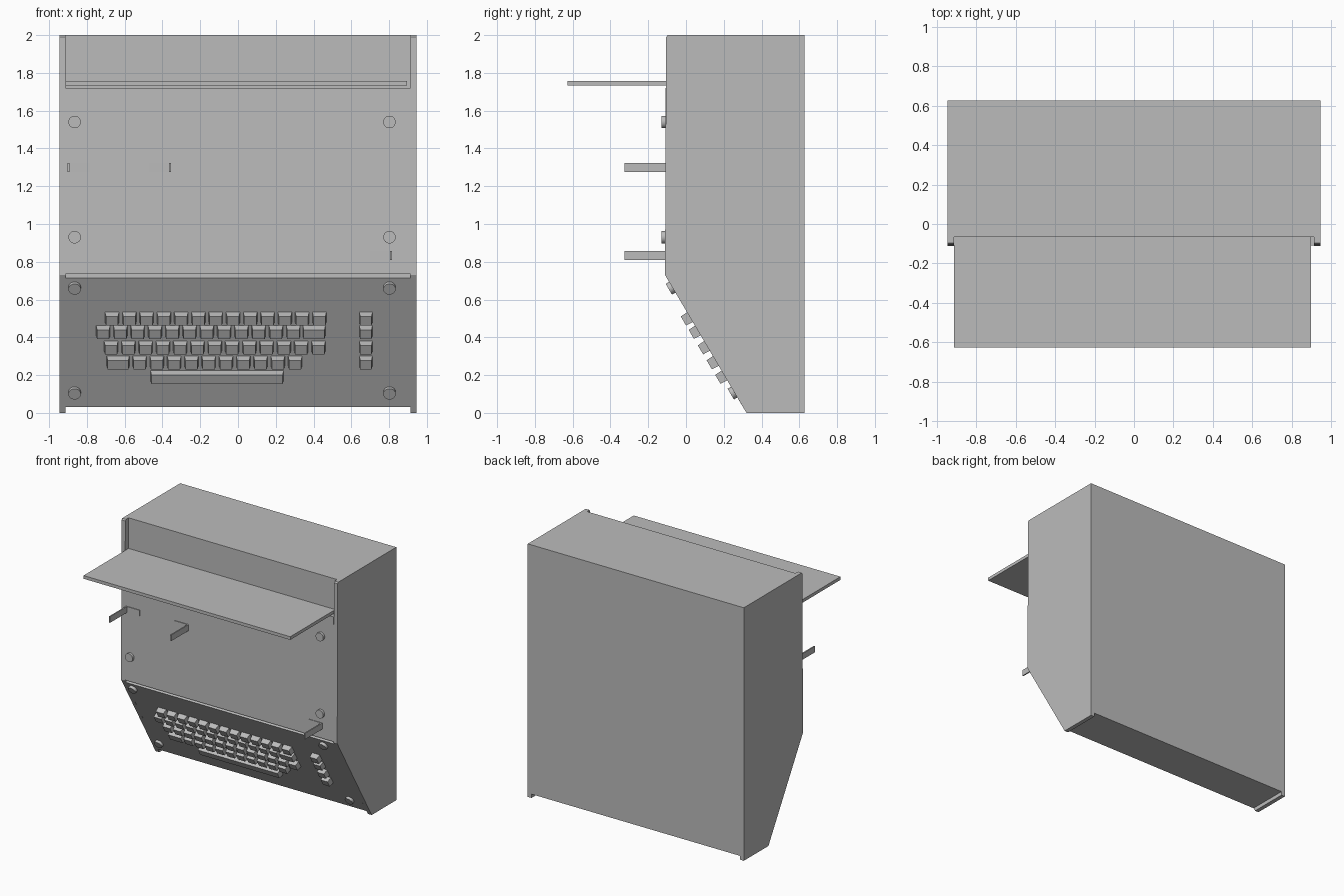
import bpy, bmesh, math
from mathutils import Matrix, Vector

cube = bpy.data.objects.get("Cube")
if cube:
    bpy.data.objects.remove(cube, do_unlink=True)

grey = bpy.data.materials.new("plain grey")
grey.use_nodes = True
grey.diffuse_color = (0.5, 0.5, 0.5, 1)
grey.node_tree.nodes["Principled BSDF"].inputs["Base Color"].default_value = (0.5, 0.5, 0.5, 1)


def finish(name, bm):
    bmesh.ops.recalc_face_normals(bm, faces=bm.faces)
    mesh = bpy.data.meshes.new(name)
    bm.to_mesh(mesh)
    bm.free()
    mesh.materials.append(grey)
    obj = bpy.data.objects.new(name, mesh)
    bpy.context.collection.objects.link(obj)
    return obj


def extrude_profile(name, points, x0, x1):
    """Extrude a (y, z) outline along x."""
    bm = bmesh.new()
    face = bm.faces.new([bm.verts.new((x0, y, z)) for y, z in points])
    new = bmesh.ops.extrude_face_region(bm, geom=[face])["geom"]
    verts = [v for v in new if isinstance(v, bmesh.types.BMVert)]
    bmesh.ops.translate(bm, verts=verts, vec=(x1 - x0, 0, 0))
    return finish(name, bm)


def box(name, lo, hi):
    outline = [(lo[1], lo[2]), (hi[1], lo[2]), (hi[1], hi[2]), (lo[1], hi[2])]
    return extrude_profile(name, outline, lo[0], hi[0])


# Sloped console plane: top and bottom edge as (y, z)
TOP, BOTTOM = (-0.111, 0.73), (0.32, 0.0)
slope_up = Vector((0, TOP[0] - BOTTOM[0], TOP[1] - BOTTOM[1])).normalized()
normal = Vector((1, 0, 0)).cross(slope_up)


def frame(x, z):
    """Local frame on the cabinet front: X across, Y up the face, Z outwards."""
    if z > TOP[1]:
        up, out, y = Vector((0, 0, 1)), Vector((0, -1, 0)), -0.108
    else:
        t = (TOP[1] - z) / TOP[1]
        up, out, y = slope_up, normal, TOP[0] + t * (BOTTOM[0] - TOP[0])
    rot = Matrix((Vector((1, 0, 0)), up, out)).transposed().to_4x4()
    return Matrix.Translation((x, y, z)) @ rot


# Cabinet: side panels with feet, and the recessed core between them
side = [(-0.097, 2.0), (-0.105, 1.99), TOP, BOTTOM, (0.627, 0), (0.627, 2.0)]
extrude_profile("left_side_panel", side, 0.912, 0.945)
extrude_profile("right_side_panel", side, -0.945, -0.912)
core = [(-0.065, 2.0), (-0.065, 1.72), (-0.108, 1.72), (-0.11, 0.735),
        (-0.066, 0.735), (-0.1, 0.713), (0.302, 0.03), (0.627, 0.03), (0.627, 2.0)]
extrude_profile("cabinet_body", core, -0.912, 0.912)

# Shelf
box("shelf", (-0.912, -0.627, 1.733), (0.896, -0.064, 1.758))

# Angle brackets: an arm plus a thin flange against the panel
for i, (x, z, d) in enumerate([(-0.897, 1.298, 1), (-0.36, 1.298, -1), (0.81, 0.833, -1)]):
    box(f"bracket_arm_{i + 1}", (x - 0.005, -0.325, z - 0.024), (x + 0.005, -0.105, z + 0.024))
    a, b = sorted((x, x + d * 0.115))
    box(f"bracket_flange_{i + 1}", (a, -0.114, z - 0.024), (b, -0.105, z + 0.024))

# Round fasteners at the panel corners
for z in (1.54, 0.93, 0.665, 0.11):
    for x in (-0.865, 0.802):
        bm = bmesh.new()
        bmesh.ops.create_cone(bm, cap_ends=True, segments=24, radius1=0.033, radius2=0.033,
                              depth=0.03, matrix=frame(x, z) @ Matrix.Translation((0, 0, 0.006)))
        obj = finish("fastener", bm)
        for p in obj.data.polygons:
            p.use_smooth = len(p.vertices) == 4
        for e in obj.data.edges:
            u, v = (obj.data.vertices[k].co for k in e.vertices)
            e.use_edge_sharp = (u - v).length < 0.02


def key(name, x, z, width=0.074, height=0.06, rise=0.04):
    """Tapered keycap on the sloped console."""
    bm = bmesh.new()
    bmesh.ops.create_cube(bm, size=1)
    for v in bm.verts:
        inset = 0.005 if v.co.z > 0 else 0
        v.co = Vector((v.co.x * (width - 2 * inset),
                       v.co.y * (height - inset), (v.co.z + 0.5) * rise))
    bm.transform(frame(x, z))
    finish(name, bm)


# Keyboard rows: (height, first key centre, number of keys)
PITCH = 0.0915
rows = [(0.507, -0.667, 13), (0.436, -0.714, 12), (0.354, -0.672, 13), (0.275, -0.521, 10)]
for z, x0, count in rows:
    for i in range(count):
        key("key", x0 + i * PITCH, z)
    key("side_key", 0.677, z, width=0.07)
key("enter_key", 0.403, 0.436, width=0.12)
key("shift_key", -0.635, 0.275, width=0.12)
key("space_bar", -0.111, 0.198, width=0.705)
